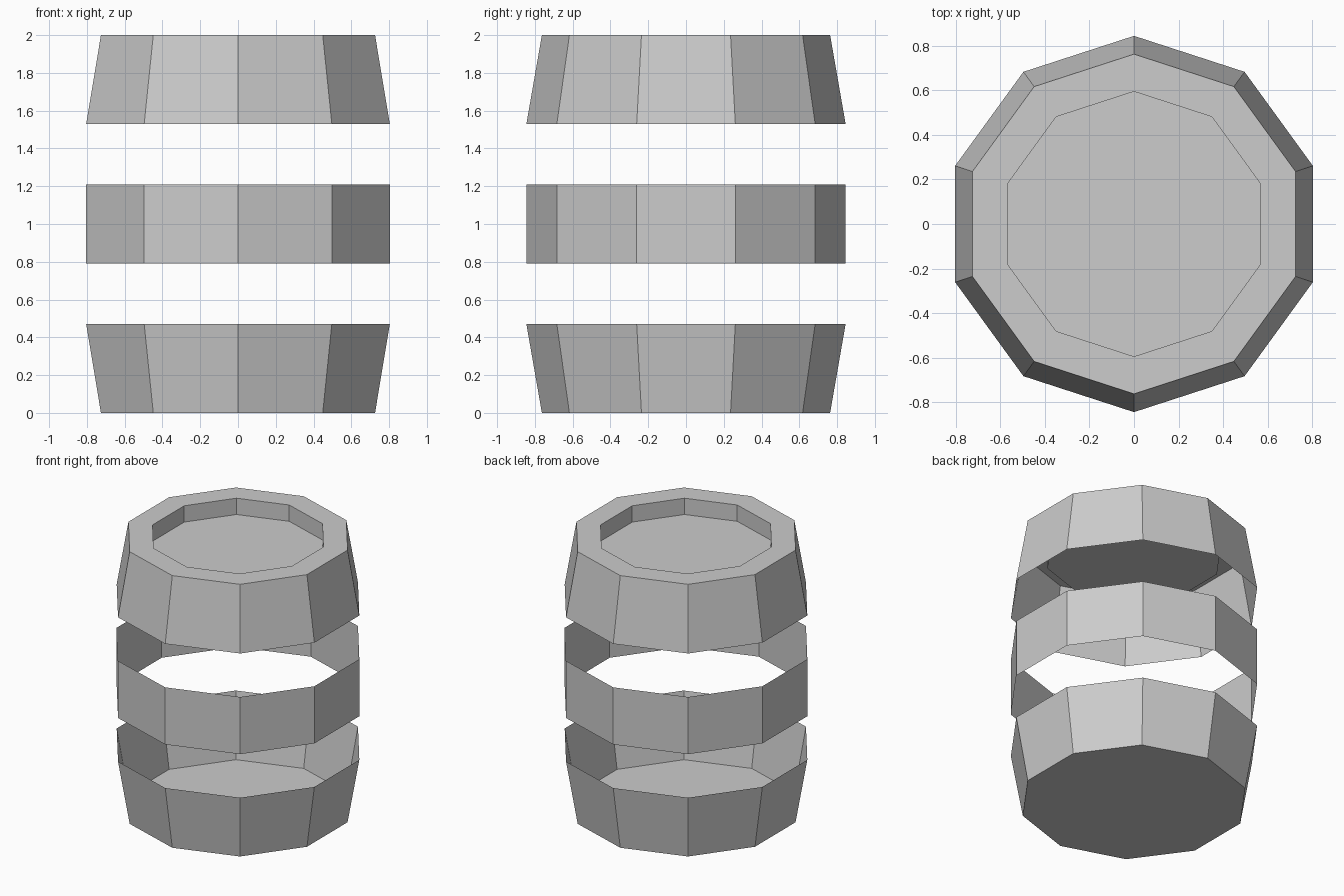
import bpy
import bmesh
from math import cos, sin, pi

cube = bpy.data.objects.get("Cube")
if cube:
    bpy.data.objects.remove(cube, do_unlink=True)

SIDES = 10
OUTER, END, RECESS = 0.845, 0.763, 0.595

grey = bpy.data.materials.new("grey")
grey.use_nodes = True
colour = (0.604, 0.604, 0.604, 1)
grey.diffuse_color = colour
grey.node_tree.nodes["Principled BSDF"].inputs["Base Color"].default_value = colour


def shell(name, profile, cap_start=False, cap_end=False):
    """Turn a (radius, height) profile, listed bottom to top, into a faceted thin shell."""
    bm = bmesh.new()
    angles = [pi / 2 + 2 * pi * i / SIDES for i in range(SIDES)]
    rings = [[bm.verts.new((r * cos(a), r * sin(a), z)) for a in angles]
             for r, z in profile]
    for low, high in zip(rings, rings[1:]):
        for i in range(SIDES):
            j = (i + 1) % SIDES
            bm.faces.new((low[i], low[j], high[j], high[i]))
    if cap_start:
        bm.faces.new(rings[0][::-1])
    if cap_end:
        bm.faces.new(rings[-1])
    mesh = bpy.data.meshes.new(name)
    bm.to_mesh(mesh)
    bm.free()
    mesh.materials.append(grey)
    obj = bpy.data.objects.new(name, mesh)
    bpy.context.collection.objects.link(obj)
    return obj


# Open cup with a flat floor
shell("bottom_section", [(END, 0), (OUTER, 0.47)], cap_start=True)

# Straight open band
shell("middle_band", [(OUTER, 0.79), (OUTER, 1.21)])

# Tapered cap with a flat rim and a sunken lid
shell("top_section", [(OUTER, 1.53), (END, 2), (RECESS, 2), (RECESS, 1.88)],
      cap_end=True)
